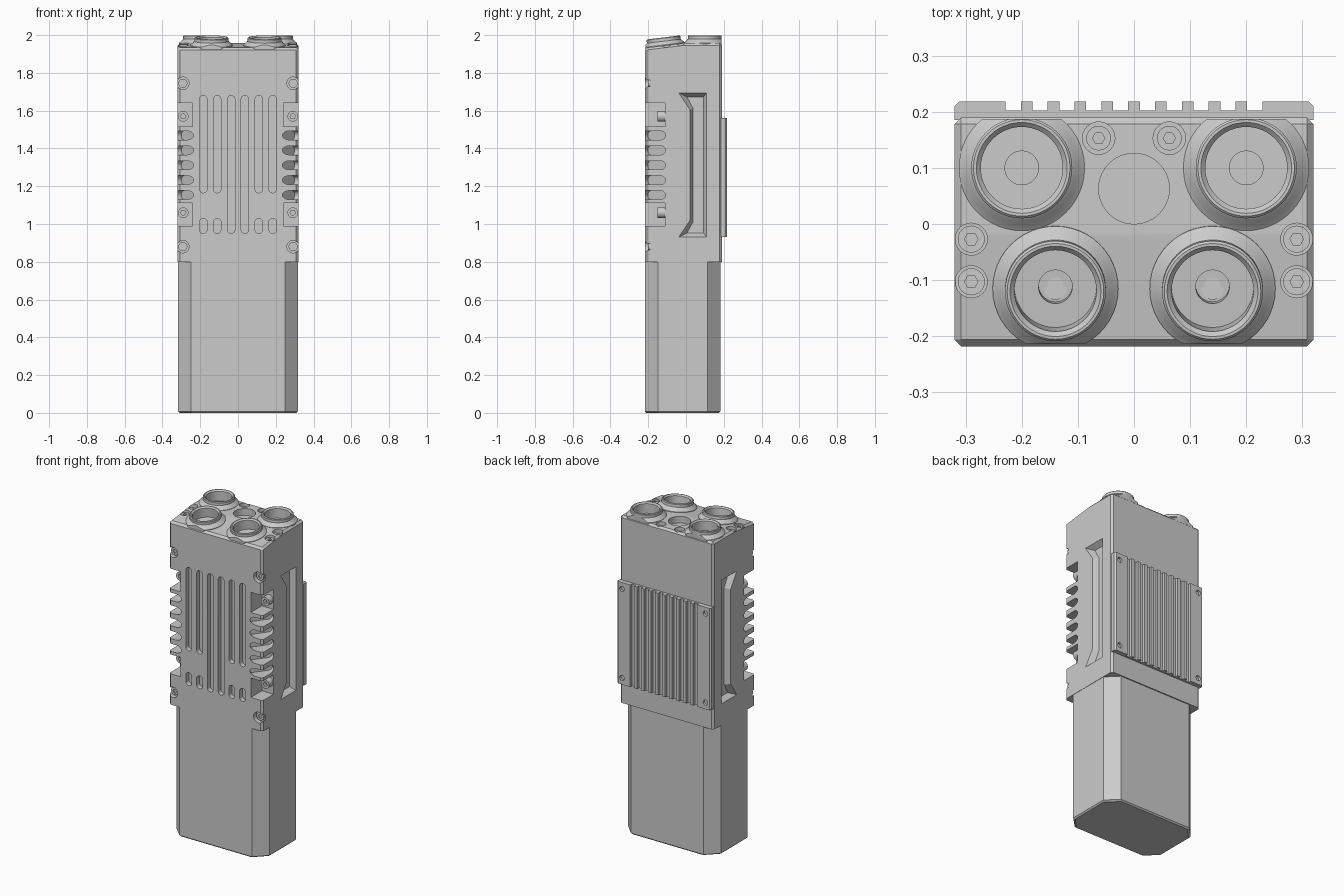
import bpy, bmesh, math
from mathutils import Matrix, Vector

if "Cube" in bpy.data.objects:
    bpy.data.objects.remove(bpy.data.objects["Cube"])

grey = bpy.data.materials.new("housing_grey")
grey.diffuse_color = (0.6, 0.6, 0.6, 1)
grey.use_nodes = True
grey.node_tree.nodes["Principled BSDF"].inputs["Base Color"].default_value = grey.diffuse_color


def finish(name, bm):
    bmesh.ops.recalc_face_normals(bm, faces=bm.faces)
    me = bpy.data.meshes.new(name)
    bm.to_mesh(me)
    bm.free()
    me.materials.append(grey)
    ob = bpy.data.objects.new(name, me)
    bpy.context.collection.objects.link(ob)
    return ob


def loft(name, a, b):
    """Solid between two matching outlines."""
    bm = bmesh.new()
    va = [bm.verts.new(p) for p in a]
    vb = [bm.verts.new(p) for p in b]
    n = len(a)
    bm.faces.new(va)
    bm.faces.new(vb)
    for i in range(n):
        bm.faces.new((va[i], va[(i + 1) % n], vb[(i + 1) % n], vb[i]))
    return finish(name, bm)


def box(name, x0, x1, y0, y1, z0, z1):
    pts = [(x0, y0), (x1, y0), (x1, y1), (x0, y1)]
    return loft(name, [(x, y, z0) for x, y in pts], [(x, y, z1) for x, y in pts])


def rod(name, p, q, r, n=24):
    """Cylinder from p to q."""
    p, q = Vector(p), Vector(q)
    m = (q - p).to_track_quat('Z', 'Y').to_matrix()
    ring = [m @ Vector((r * math.cos(i * math.tau / n), r * math.sin(i * math.tau / n), 0)) for i in range(n)]
    return loft(name, [p + v for v in ring], [q + v for v in ring])


def slot(name, centre, u, v, w, h, direction, depth):
    """Rounded slot: w along u, h along v, pushed by depth along direction."""
    c, u, v, d = (Vector(t) for t in (centre, u, v, direction))
    r, pts = min(w, h) / 2, []
    for i in range(20):
        a = math.tau * (i + 0.5) / 20
        cx, cy = math.cos(a), math.sin(a)
        pts.append(c + u * (math.copysign(w / 2 - r, cx) + r * cx) + v * (math.copysign(h / 2 - r, cy) + r * cy))
    return loft(name, pts, [p + d * depth for p in pts])


def boolean(ob, tools, op='DIFFERENCE'):
    for t in tools:
        m = ob.modifiers.new("cut", 'BOOLEAN')
        m.operation, m.solver, m.object = op, 'EXACT', t
    apply(ob)
    for t in tools:
        bpy.data.objects.remove(t, do_unlink=True)


def apply(ob):
    bpy.context.view_layer.update()
    dg = bpy.context.evaluated_depsgraph_get()
    me = bpy.data.meshes.new_from_object(ob.evaluated_get(dg))
    ob.modifiers.clear()
    ob.data = me


def revolve(name, prof, loc, tilt, n=48):
    """Closed (r, z) profile turned about its axis."""
    bm = bmesh.new()
    mat = Matrix.Translation(loc) @ Matrix.Rotation(tilt, 4, 'X')
    rings = []
    for i in range(n):
        a = math.tau * i / n
        rings.append([bm.verts.new(mat @ Vector((r * math.cos(a), r * math.sin(a), z))) for r, z in prof])
    k = len(prof)
    for i in range(n):
        A, B = rings[i], rings[(i + 1) % n]
        for j in range(k):
            bm.faces.new((A[j], B[j], B[(j + 1) % k], A[(j + 1) % k]))
    return finish(name, bm)


# Lower grip: chamfered-corner column with a fine bottom bevel
def octagon(z, o):
    x, y0, y1, c = 0.318 - o, -0.218 + o, 0.183 - o, 0.07
    return [(-x + c, y0, z), (x - c, y0, z), (x, y0 + c, z), (x, y1 - c, z),
            (x - c, y1, z), (-x + c, y1, z), (-x, y1 - c, z), (-x, y0 + c, z)]


loft("lower_grip_edge", octagon(0, 0.008), octagon(0.008, 0))
loft("lower_grip", octagon(0.008, 0), octagon(0.8, 0))

# Upper housing: side profile with a sloped front half on top
side = [(-0.218, 0.8), (0.19, 0.8), (0.19, 1.957), (-0.018, 1.957), (-0.218, 1.932)]
housing = loft("upper_housing", [(-0.32, y, z) for y, z in side], [(0.32, y, z) for y, z in side])
bm = bmesh.new()
bm.from_mesh(housing.data)
edges = [e for e in bm.edges if abs((e.verts[0].co - e.verts[1].co).normalized().z) > 0.9
         or (min(v.co.z for v in e.verts) > 1.9 and any(abs(v.co.y) > 0.1 for v in e.verts)
             and not all(abs(v.co.y + 0.018) < 1e-4 for v in e.verts))]
bmesh.ops.bevel(bm, geom=edges, offset=0.012, segments=1, affect='EDGES')
bm.to_mesh(housing.data)
bm.free()

cuts = []
X, Z = (1, 0, 0), (0, 0, 1)
# Front ventilation grooves
for i in range(6):
    x = (i - 2.5) * 0.0735
    long = i in (2, 3)
    z0 = 0.95 if long else 1.165
    cuts.append(slot("cut", (x, -0.25, (z0 + 1.68) / 2), X, Z, 0.04, 1.68 - z0, (0, 1, 0), 0.062))
    if not long:
        cuts.append(slot("cut", (x, -0.25, 0.99), X, Z, 0.04, 0.08, (0, 1, 0), 0.062))

for s in (-1, 1):
    # Corner cooling slots running diagonally across the front edges
    along = Vector((s * 0.085, 0.11, 0)).normalized()
    inward = Vector((-s * 0.11, 0.085, 0)).normalized()
    mid = Vector((s * 0.2775, -0.163, 0))
    for i in range(5):
        c = mid - inward * 0.12 + Vector((0, 0, 1.153 + i * 0.079))
        cuts.append(slot("cut", c, along, Z, 0.139, 0.048, inward, 0.145))
    # Screw notches and shallow corner counterbores
    for z0, z1 in ((0.99, 1.11), (1.515, 1.64)):
        cuts.append(box("cut", *sorted((s * 0.24, s * 0.4)), -0.3, -0.11, z0, z1))
    for z in (0.88, 1.745):
        cuts.append(rod("cut", (s * 0.292, -0.3, z), (s * 0.292, -0.19, z), 0.033))
    # Side pocket with sloping walls
    outer = [(-0.04, 0.93), (0.11, 0.93), (0.11, 1.695), (-0.04, 1.695), (0.02, 1.605), (0.02, 1.02)]
    inner = [(0.005, 0.952), (0.092, 0.952), (0.092, 1.673), (0.005, 1.673), (0.038, 1.612), (0.038, 1.013)]
    cuts.append(loft("cut", [(s * 0.321, y, z) for y, z in outer], [(s * 0.288, y, z) for y, z in inner]))
    # Top screw holes, small connector holes and port bores
    for y in (-0.027, -0.103):
        cuts.append(rod("cut", (s * 0.29, y, 1.925), (s * 0.29, y, 2.1), 0.0285))
    cuts.append(rod("cut", (s * 0.063, 0.153, 1.925), (s * 0.063, 0.153, 2.1), 0.029))
    for x, y in ((0.2, 0.1), (0.14, -0.115)):
        cuts.append(rod("cut", (s * x, y, 1.88), (s * x, y, 2.1), 0.08, 32))
cuts.append(rod("cut", (0, 0.063, 1.915), (0, 0.063, 2.1), 0.063, 40))
boolean(housing, cuts)

# Connector ports: flared base, raised rim, sunken floor with a centre socket
profile = [(0.014, -0.07), (0.088, -0.07), (0.112, -0.012), (0.112, 0.002), (0.103, 0.009), (0.095, 0.018),
           (0.09, 0.022), (0.09, 0.038), (0.086, 0.042), (0.081, 0.042), (0.073, 0.034),
           (0.073, -0.025), (0.03, -0.025), (0.03, -0.05), (0.014, -0.05)]
for s, side_name in ((-1, "left"), (1, "right")):
    for row, x, y, z, tilt in (("back", 0.2, 0.1, 1.957, 0), ("front", 0.14, -0.115, 1.946, math.radians(7))):
        port = revolve(f"{row}_port_{side_name}", profile, (s * x, y, z), tilt)
        boolean(port, [box("cut", -0.316, 0.316, -0.214, 0.187, 1.8, 2.2)], 'INTERSECT')
        rod("port_socket_floor", (s * x, y, z - 0.065), (s * x, y, z - 0.05), 0.02)


def screw(name, p, d, r, h):
    """Socket-head screw at p facing along d."""
    p, d = Vector(p), Vector(d)
    head = rod(name, p - d * 0.005, p + d * h, r)
    boolean(head, [rod("cut", p + d * h * 0.4, p + d * (h + 0.02), r * 0.5, 6)])


for s in (-1, 1):
    for z in (1.06, 1.57):
        screw("notch_screw", (s * 0.29, -0.11, z), (0, -1, 0), 0.028, 0.04)
    for z in (0.88, 1.745):
        screw("corner_screw", (s * 0.292, -0.19, z), (0, -1, 0), 0.024, 0.012)
    for y in (-0.027, -0.103):
        screw("top_screw", (s * 0.29, y, 1.925), (0, 0, 1), 0.024, 0.012)
    screw("small_connector", (s * 0.063, 0.153, 1.925), (0, 0, 1), 0.022, 0.012)

# Rear heat sink plate with vertical fins and corner holes
plate_a = [(-0.32, 0.185), (0.32, 0.185), (0.32, 0.21), (0.312, 0.218), (-0.312, 0.218), (-0.32, 0.21)]
sink = loft("rear_heat_sink", [(x, y, 0.93) for x, y in plate_a], [(x, y, 1.56) for x, y in plate_a])
cuts = []
for i in range(10):
    x = (i - 4.5) * 0.0478
    cuts.append(box("cut", x - 0.0135, x + 0.0135, 0.202, 0.3, 0.8, 1.7))
for x in (-0.285, 0.285):
    for z in (0.97, 1.52):
        cuts.append(rod("cut", (x, 0.203, z), (x, 0.3, z), 0.016))
boolean(sink, cuts)

# Smooth the round parts while keeping edges crisp
for ob in bpy.context.scene.objects:
    bpy.ops.object.select_all(action='DESELECT')
    ob.select_set(True)
    bpy.context.view_layer.objects.active = ob
    bpy.ops.object.shade_smooth_by_angle(angle=math.radians(25))
